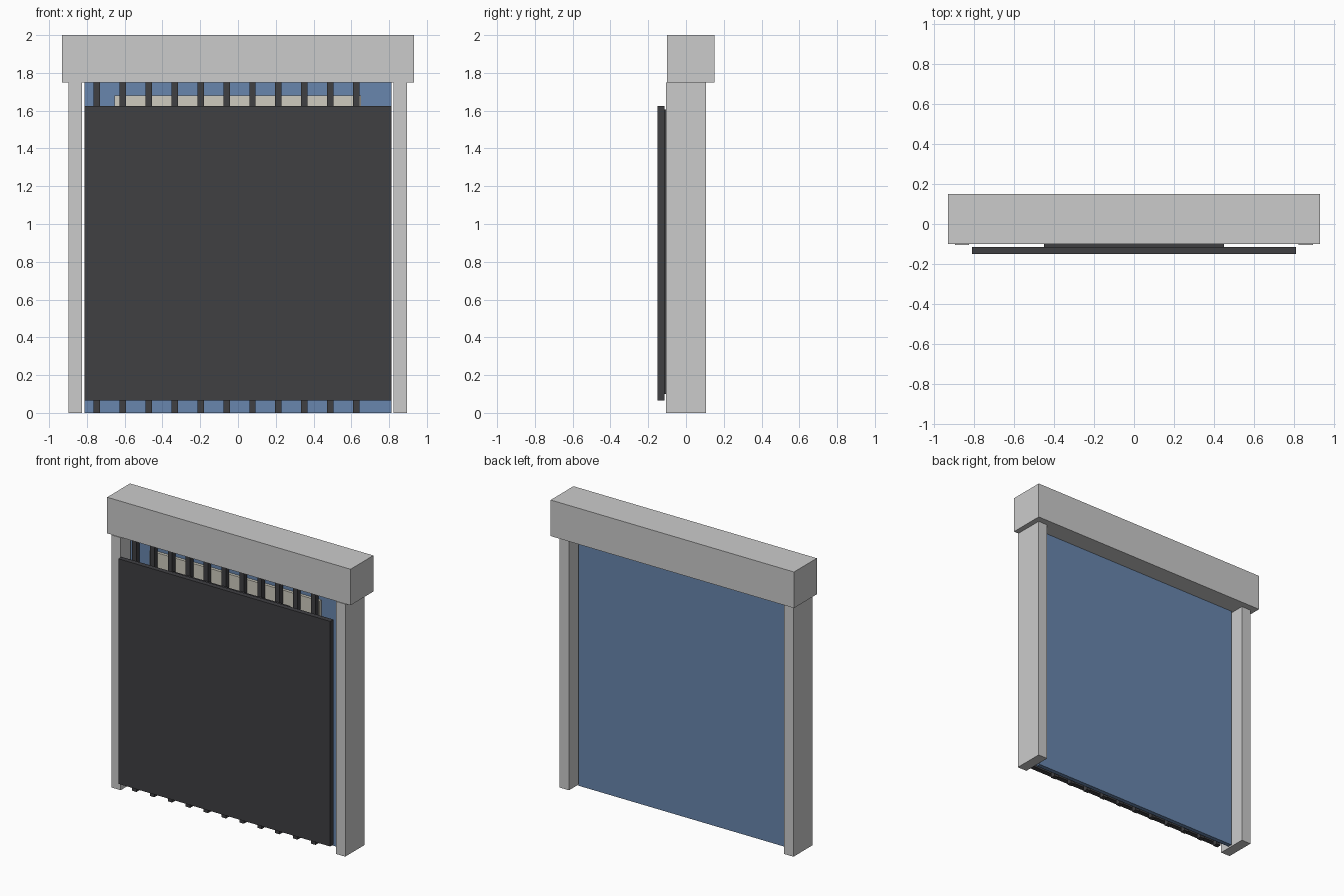
import bpy
import bmesh

if "Cube" in bpy.data.objects:
    bpy.data.objects.remove(bpy.data.objects["Cube"])


def material(name, color):
    m = bpy.data.materials.new(name)
    m.diffuse_color = (*color, 1)
    m.use_nodes = True
    m.node_tree.nodes["Principled BSDF"].inputs["Base Color"].default_value = m.diffuse_color
    return m


dark = material("dark_metal", (0.05, 0.05, 0.055))
blue = material("blue_screen", (0.14, 0.24, 0.42))
cream = material("cream_board", (0.62, 0.60, 0.52))


def box(name, x, y, z, mat=None):
    """Box from (min, max) ranges on each axis."""
    bm = bmesh.new()
    bmesh.ops.create_cube(bm, size=1)
    for v in bm.verts:
        v.co = [r[0] + (c + 0.5) * (r[1] - r[0]) for c, r in zip(v.co, (x, y, z))]
    mesh = bpy.data.meshes.new(name)
    bm.to_mesh(mesh)
    bm.free()
    ob = bpy.data.objects.new(name, mesh)
    bpy.context.collection.objects.link(ob)
    if mat:
        mesh.materials.append(mat)
    return ob


# Grey surround: overhanging header on two posts
box("header", (-0.933, 0.933), (-0.10, 0.15), (1.75, 2.0))
for side, cx in (("left", -0.862), ("right", 0.86)):
    box(side + "_post", (cx - 0.036, cx + 0.036), (-0.105, 0.105), (0, 1.75))

# Blue screen filling the opening
box("back_screen", (-0.812, 0.812), (-0.015, 0.015), (0, 1.75), blue)

# Cream board in front of the screen
box("inner_board", (-0.655, 0.65), (-0.035, -0.015), (0.07, 1.68), cream)

# Row of vertical bars
for i in range(11):
    cx = -0.747 + i * 0.1373
    box(f"bar_{i + 1}", (cx - 0.017, cx + 0.017), (-0.07, -0.035), (0, 1.75), dark)

# Mount between the bars and the front panel
box("panel_mount", (-0.45, 0.45), (-0.115, -0.07), (0.10, 1.605), dark)

# Large dark front panel
box("front_panel", (-0.812, 0.812), (-0.15, -0.115), (0.065, 1.625), dark)
